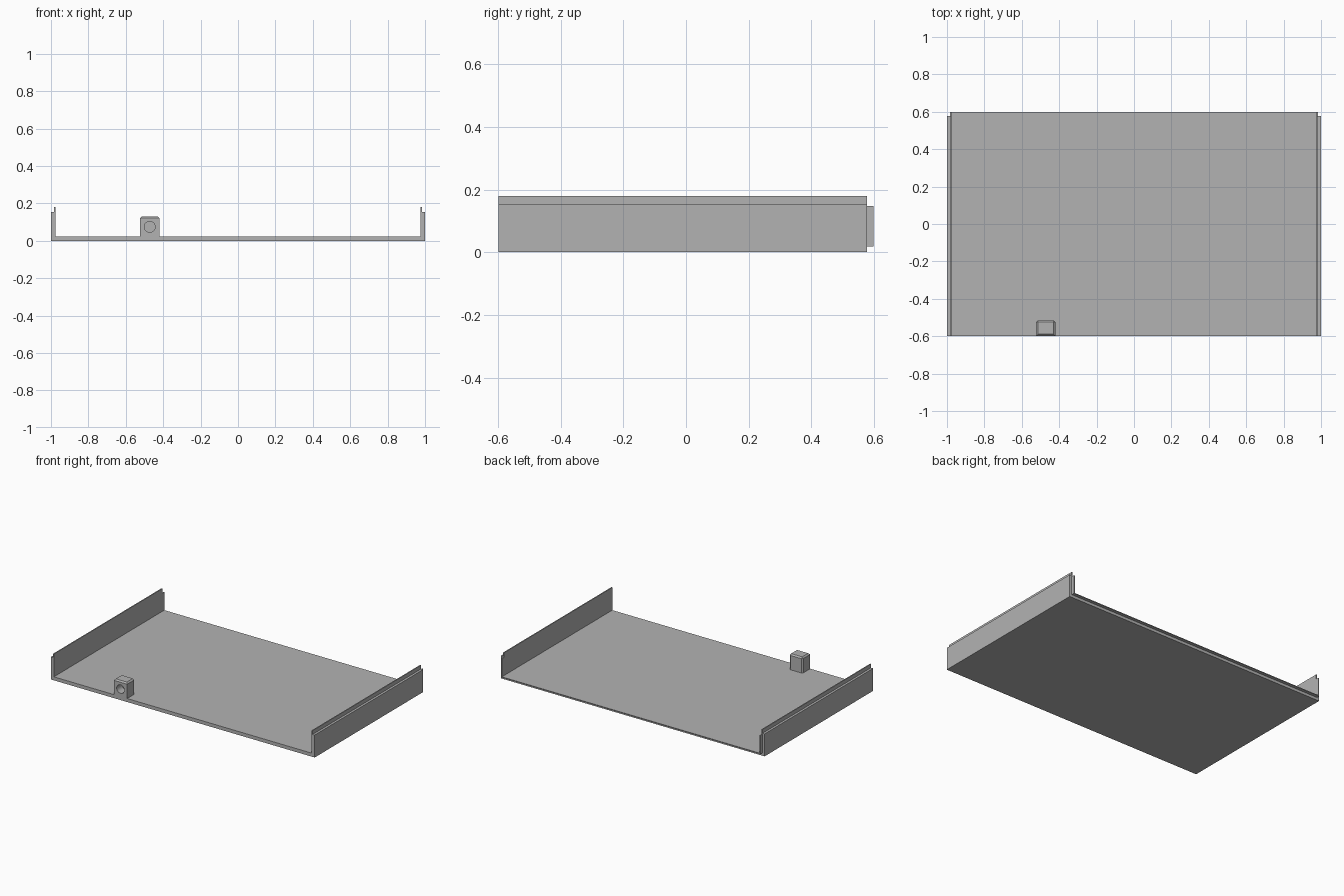
import bpy, bmesh, math

default = bpy.data.objects.get("Cube")
if default:
    bpy.data.objects.remove(default, do_unlink=True)

grey = bpy.data.materials.new("plain_grey")
grey.use_nodes = True
grey.diffuse_color = (0.45, 0.45, 0.45, 1)
grey.node_tree.nodes["Principled BSDF"].inputs["Base Color"].default_value = (0.45, 0.45, 0.45, 1)

FRONT, STEP, BACK = -0.598, 0.577, 0.598   # depth of the shell and its rear lip
FLOOR, INNER, LIP = 0.024, 0.977, 0.984    # floor top, inner wall and lip outer face


def add_object(name, bm):
    bmesh.ops.recalc_face_normals(bm, faces=bm.faces)
    mesh = bpy.data.meshes.new(name)
    bm.to_mesh(mesh)
    bm.free()
    mesh.materials.append(grey)
    obj = bpy.data.objects.new(name, mesh)
    bpy.context.collection.objects.link(obj)
    return obj


def extrude_section(name, half, y0, y1):
    """Mirror a half section across x and extrude it along y."""
    section = half + [(-x, z) for x, z in reversed(half)]
    bm = bmesh.new()
    face = bm.faces.new([bm.verts.new((x, y0, z)) for x, z in section])
    ext = bmesh.ops.extrude_face_region(bm, geom=[face])["geom"]
    moved = [v for v in ext if isinstance(v, bmesh.types.BMVert)]
    bmesh.ops.translate(bm, verts=moved, vec=(0, y1 - y0, 0))
    return add_object(name, bm)


# Floor and side walls with a raised inner lip
extrude_section("tray_shell", [(1, 0), (1, 0.154), (LIP, 0.154), (LIP, 0.18),
                               (INNER, 0.18), (INNER, FLOOR)], FRONT, STEP)

# Thin lip projecting behind the floor and walls
extrude_section("rear_lip", [(LIP, 0.019), (LIP, 0.147), (INNER, 0.147),
                             (INNER, FLOOR)], STEP, BACK)

# Mounting block with softened top and rear edges
X0, X1, REAR, TOP = -0.523, -0.421, -0.515, 0.131
bm = bmesh.new()
bmesh.ops.create_cube(bm, size=1)
bmesh.ops.scale(bm, verts=bm.verts, vec=(X1 - X0, REAR - FRONT, TOP - FLOOR))
bmesh.ops.translate(bm, verts=bm.verts,
                    vec=((X0 + X1) / 2, (FRONT + REAR) / 2, (TOP + FLOOR) / 2))
soft = [e for e in bm.edges
        if all(v.co.z > TOP - 0.001 for v in e.verts)
        or (all(v.co.y > REAR - 0.001 for v in e.verts)
            and abs(e.verts[0].co.z - e.verts[1].co.z) > 0.01)]
bmesh.ops.bevel(bm, geom=soft, offset=0.009, segments=1, affect='EDGES')
block = add_object("mounting_block", bm)

# Blind screw hole in the front of the block
bpy.ops.mesh.primitive_cylinder_add(vertices=32, radius=0.029, depth=0.12,
                                    location=((X0 + X1) / 2, FRONT, 0.075),
                                    rotation=(math.pi / 2, 0, 0))
cutter = bpy.context.object
cutter.name = "hole_cutter"
cutter.hide_render = True
cutter.data.materials.append(grey)
cut = block.modifiers.new("screw_hole", 'BOOLEAN')
cut.operation = 'DIFFERENCE'
cut.solver = 'EXACT'
cut.object = cutter
bpy.ops.object.select_all(action='DESELECT')
block.select_set(True)
bpy.context.view_layer.objects.active = block
bpy.ops.object.modifier_apply(modifier=cut.name)
bpy.data.objects.remove(cutter, do_unlink=True)
bpy.ops.object.shade_smooth_by_angle(angle=math.radians(30))
